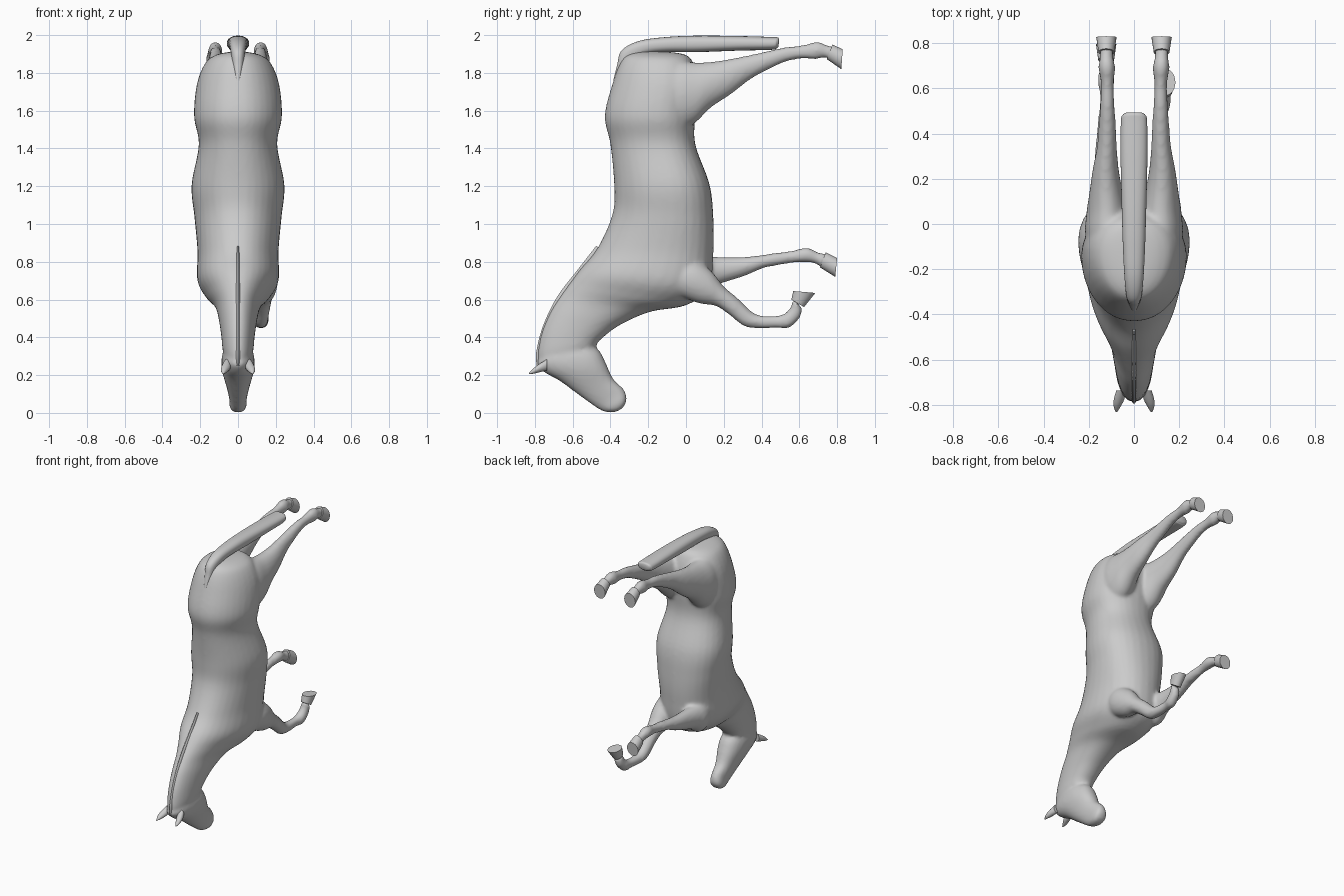
import bpy, bmesh, math


def spline(rows, sub):
    # Catmull-Rom interpolation through the section rows
    out = []
    n = len(rows)
    for i in range(n - 1):
        p0, p1, p2, p3 = rows[max(i - 1, 0)], rows[i], rows[i + 1], rows[min(i + 2, n - 1)]
        for k in range(sub):
            t = k / sub
            out.append([0.5 * (2 * b + (c - a) * t + (2 * a - 5 * b + 4 * c - d) * t * t
                               + (3 * b - a - 3 * c + d) * t ** 3)
                        for a, b, c, d in zip(p0, p1, p2, p3)])
    return out + [list(rows[-1])]


def loft(bm, rows, power=1.0, egg=0.0, sub=6, seg=32, side=1):
    # each row: outline point A (y, z), outline point B (y, z), half width, centre x
    rings = []
    for ya, za, yb, zb, w, x in spline(rows, sub):
        ring = []
        for j in range(seg):
            a = 2 * math.pi * j / seg
            c, s = math.cos(a), math.sin(a)
            c = math.copysign(abs(c) ** power, c)
            s = math.copysign(abs(s) ** power, s)
            t = (1 + c) / 2
            ring.append(bm.verts.new((side * x + w * s * (1 + egg * c),
                                      ya + (yb - ya) * t, za + (zb - za) * t)))
        rings.append(ring)
    for r, q in zip(rings, rings[1:]):
        for j in range(seg):
            k = (j + 1) % seg
            bm.faces.new((r[j], r[k], q[k], q[j]))
    bm.faces.new(rings[0])
    bm.faces.new(rings[-1])


def finish(bm, name, angle=40):
    bmesh.ops.recalc_face_normals(bm, faces=bm.faces)
    me = bpy.data.meshes.new(name)
    bm.to_mesh(me)
    bm.free()
    ob = bpy.data.objects.new(name, me)
    bpy.context.collection.objects.link(ob)
    bpy.ops.object.select_all(action='DESELECT')
    ob.select_set(True)
    bpy.context.view_layer.objects.active = ob
    bpy.ops.object.shade_smooth_by_angle(angle=math.radians(angle))
    return ob


# Torso and neck, rump to poll: back point, belly point
torso = [(-.22, 1.915, -.08, 1.91, .03, 0), (-.30, 1.9, .0, 1.895, .11, 0),
         (-.345, 1.86, .04, 1.85, .17, 0), (-.39, 1.74, .07, 1.74, .215, 0),
         (-.43, 1.57, .05, 1.57, .23, 0), (-.40, 1.42, .05, 1.42, .205, 0),
         (-.38, 1.2, .125, 1.21, .243, 0), (-.39, 1.05, .145, 1.03, .228, 0),
         (-.47, .87, .145, .85, .212, 0), (-.56, .76, .12, .66, .212, 0),
         (-.62, .68, .0, .57, .165, 0), (-.67, .61, -.19, .535, .12, 0),
         (-.72, .53, -.35, .465, .1, 0), (-.765, .42, -.45, .39, .087, 0),
         (-.785, .31, -.485, .35, .08, 0), (-.775, .25, -.56, .29, .06, 0)]

# Head, poll to muzzle: forehead point, jaw point
head = [(-.76, .30, -.58, .37, .05, 0), (-.79, .26, -.52, .37, .075, 0),
        (-.75, .215, -.46, .33, .087, 0), (-.67, .17, -.425, .265, .083, 0),
        (-.565, .093, -.385, .18, .06, 0), (-.47, .025, -.33, .125, .046, 0),
        (-.42, .003, -.313, .07, .046, 0), (-.375, .003, -.335, .025, .028, 0)]

# Hind leg, hip to pastern: upper point, lower point
hind_leg = [(-.18, 1.84, -.15, 1.56, .07, .11), (-.05, 1.86, -.05, 1.51, .1, .115),
            (.06, 1.855, .04, 1.53, .092, .118), (.15, 1.86, .13, 1.615, .074, .123),
            (.24, 1.875, .235, 1.685, .058, .125), (.34, 1.895, .34, 1.765, .044, .12),
            (.43, 1.915, .44, 1.82, .038, .118), (.52, 1.935, .53, 1.86, .032, .118),
            (.62, 1.947, .615, 1.875, .028, .118), (.695, 1.965, .685, 1.872, .037, .12),
            (.75, 1.945, .735, 1.882, .029, .122), (.79, 1.94, .765, 1.865, .033, .122)]
hind_hoof = [(.775, 1.95, .745, 1.873, .035, .122), (.83, 1.925, .822, 1.82, .045, .122)]

# Stretched front leg
straight_leg = [(-.1, .83, -.06, .64, .06, .125), (.03, .84, .06, .62, .078, .13),
                (.11, .83, .13, .665, .066, .13), (.19, .825, .2, .69, .053, .13),
                (.3, .825, .31, .725, .045, .128), (.4, .835, .41, .767, .04, .125),
                (.46, .845, .46, .777, .036, .123), (.56, .858, .555, .793, .027, .123),
                (.64, .875, .63, .798, .037, .123), (.70, .85, .685, .79, .028, .123),
                (.75, .84, .72, .765, .033, .123)]
straight_hoof = [(.74, .85, .71, .77, .035, .123), (.8, .82, .79, .72, .045, .123)]

# Folded front leg
bent_leg = [(-.06, .82, -.1, .66, .06, .125), (.04, .81, -.01, .61, .08, .13),
            (.13, .755, .07, .58, .074, .13), (.2, .67, .16, .565, .056, .128),
            (.27, .61, .235, .515, .046, .125), (.35, .535, .31, .458, .04, .12),
            (.40, .515, .40, .447, .035, .12), (.48, .515, .48, .45, .028, .122),
            (.525, .527, .545, .45, .036, .127), (.556, .565, .604, .505, .032, .133),
            (.565, .605, .615, .555, .032, .138)]
bent_hoof = [(.558, .60, .625, .56, .034, .137), (.568, .645, .685, .635, .043, .14)]

# Fused body: all lofts merged and softened into one skin
bm = bmesh.new()
loft(bm, torso, .92, .14)
loft(bm, head, .9, .08)
for sx in (-1, 1):
    loft(bm, hind_leg, side=sx)
loft(bm, straight_leg, side=-1)
loft(bm, bent_leg)
body = finish(bm, "horse_body")
rm = body.modifiers.new("skin", 'REMESH')
rm.mode = 'VOXEL'
rm.voxel_size = .012
rm.use_smooth_shade = True
sm = body.modifiers.new("soften", 'SMOOTH')
sm.factor = .5
sm.iterations = 6

# Hooves
for name, rows, sx in (("hind_hoof_left", hind_hoof, -1), ("hind_hoof_right", hind_hoof, 1),
                       ("front_hoof_left", straight_hoof, -1), ("front_hoof_right", bent_hoof, 1)):
    bm = bmesh.new()
    loft(bm, rows, sub=3, seg=24, side=sx)
    finish(bm, name)

# Tail
tail = [(-.385, 1.76, -.33, 1.76, .015, 0), (-.365, 1.84, -.29, 1.82, .028, 0),
        (-.34, 1.92, -.25, 1.87, .036, 0), (-.245, 1.97, -.2, 1.9, .043, 0),
        (-.1, 1.99, -.1, 1.91, .049, 0), (.06, 1.997, .06, 1.91, .054, 0),
        (.28, 1.995, .28, 1.918, .059, 0), (.45, 1.99, .45, 1.922, .058, 0),
        (.485, 1.988, .48, 1.93, .05, 0), (.493, 1.978, .49, 1.94, .035, 0)]
bm = bmesh.new()
loft(bm, tail, .85)
finish(bm, "tail", 50)

# Mane: thin ridge along the crest
mane = [(-.475, .885, -.45, .86, .006, 0), (-.568, .765, -.52, .74, .01, 0),
        (-.682, .615, -.62, .59, .012, 0), (-.757, .46, -.70, .45, .012, 0),
        (-.793, .32, -.74, .32, .012, 0), (-.79, .25, -.74, .26, .01, 0)]
bm = bmesh.new()
loft(bm, mane, seg=12)
finish(bm, "mane")

# Ears
ear = [(-.735, .225, -.735, .285, .022, .056), (-.775, .215, -.775, .26, .023, .066),
       (-.805, .208, -.805, .238, .016, .074), (-.832, .205, -.832, .211, .003, .078)]
for name, sx in (("ear_left", -1), ("ear_right", 1)):
    bm = bmesh.new()
    loft(bm, ear, seg=16, side=sx)
    finish(bm, name, 60)
